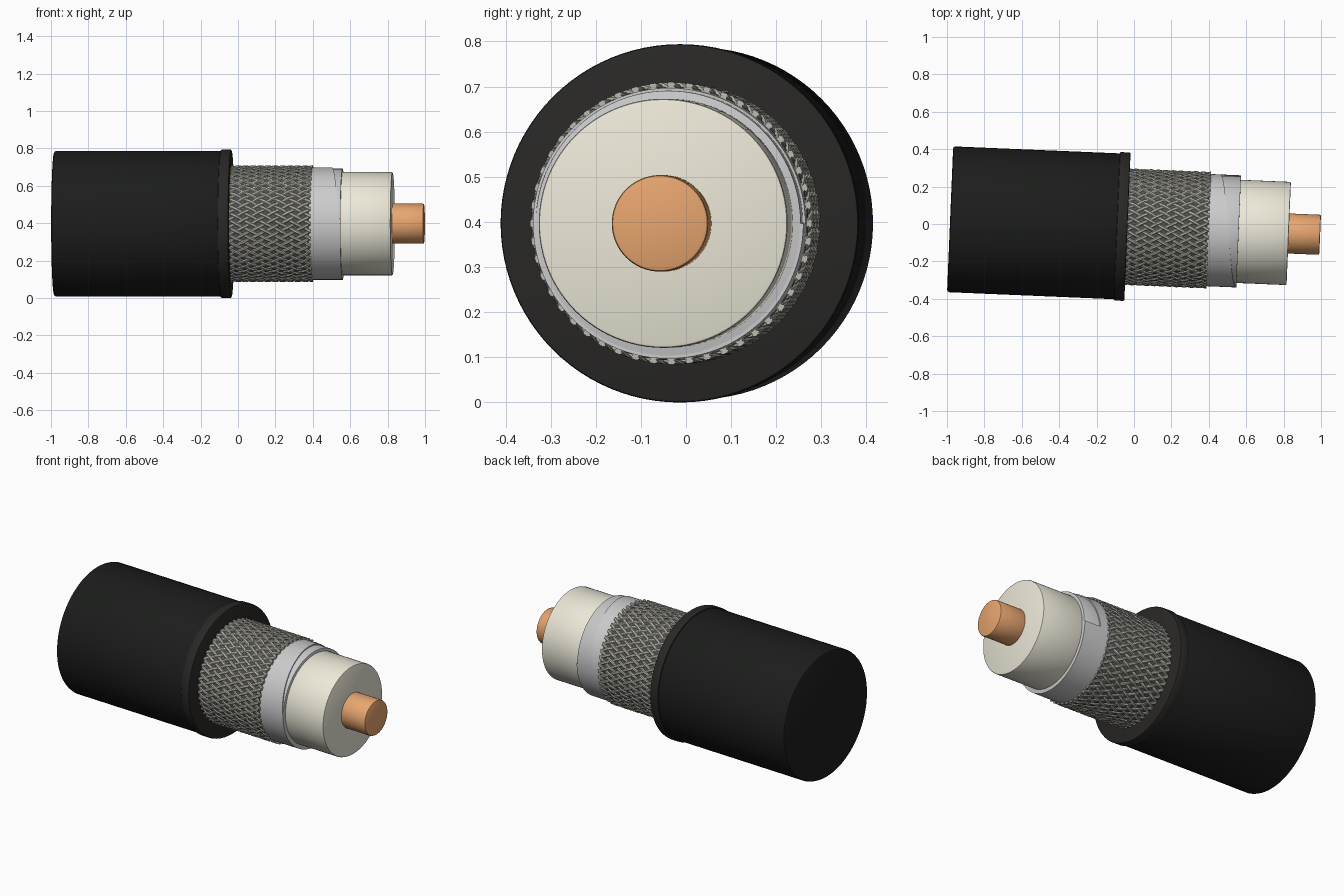
import bpy, bmesh, math
from mathutils import Matrix

if "Cube" in bpy.data.objects:
    bpy.data.objects.remove(bpy.data.objects["Cube"])

SEG = 96
# Cable axis runs along local x, turned slightly about z
PLACE = Matrix.Translation((0, -0.016, 0.397)) @ Matrix.Rotation(-0.042, 4, 'Z')


def material(name, rgb):
    m = bpy.data.materials.new(name)
    m.diffuse_color = (*rgb, 1)
    m.use_nodes = True
    m.node_tree.nodes["Principled BSDF"].inputs["Base Color"].default_value = m.diffuse_color
    return m


BLACK = material("black_rubber", (0.011, 0.012, 0.011))
LIP = material("cut_rubber", (0.022, 0.021, 0.019))
METAL = material("braid_metal", (0.5, 0.49, 0.43))
DARK = material("braid_shadow", (0.09, 0.09, 0.08))
FOIL = material("foil", (0.72, 0.73, 0.72))
CREAM = material("insulation", (0.84, 0.81, 0.69))
COPPER = material("copper", (0.8, 0.38, 0.16))


def finish(name, bm, mat):
    bmesh.ops.recalc_face_normals(bm, faces=bm.faces)
    me = bpy.data.meshes.new(name)
    bm.to_mesh(me)
    bm.free()
    me.materials.append(mat)
    ob = bpy.data.objects.new(name, me)
    bpy.context.collection.objects.link(ob)
    ob.matrix_world = PLACE
    bpy.ops.object.select_all(action='DESELECT')
    ob.select_set(True)
    bpy.context.view_layer.objects.active = ob
    bpy.ops.object.shade_smooth_by_angle(angle=math.radians(35))
    return ob


def lathe(name, profile, mat):
    """Revolve (x, radius) points about the x axis and cap both ends."""
    bm = bmesh.new()
    rings = [[bm.verts.new((x, r * math.cos(2 * math.pi * i / SEG), r * math.sin(2 * math.pi * i / SEG)))
              for i in range(SEG)] for x, r in profile]
    for a, b in zip(rings, rings[1:]):
        for i in range(SEG):
            j = (i + 1) % SEG
            bm.faces.new((a[i], a[j], b[j], b[i]))
    bm.faces.new(rings[0])
    bm.faces.new(rings[-1])
    return finish(name, bm, mat)


def rod(name, x0, x1, r, c, mat):
    return lathe(name, [(x0, r - c), (x0 + 0.3 * c, r - 0.3 * c), (x0 + c, r),
                        (x1 - c, r), (x1 - 0.3 * c, r - 0.3 * c), (x1, r - c)], mat)


# Concentric layers
rod("outer_jacket", -0.984, -0.06, 0.390, 0.012, BLACK)
rod("jacket_lip", -0.092, -0.035, 0.397, 0.006, LIP)
rod("braid_base", -0.06, 0.393, 0.303, 0.001, DARK)
rod("foil_sleeve", 0.3, 0.56, 0.294, 0.001, FOIL)
rod("insulation_core", 0.5, 0.828, 0.276, 0.006, CREAM)
rod("conductor", 0.78, 0.996, 0.107, 0.007, COPPER)

# Overlapping foil wrap with a helical leading edge
bm = bmesh.new()
cols = []
for i in range(SEG + 1):
    a = 2 * math.pi * i / SEG
    edge = min(0.45 + 0.11 * a / math.pi, 0.56)
    cols.append([bm.verts.new((x, r * math.cos(a), r * math.sin(a)))
                 for x, r in ((0.36, 0.3), (edge, 0.3), (edge, 0.292))])
for a, b in zip(cols, cols[1:]):
    for k in range(2):
        bm.faces.new((a[k], a[k + 1], b[k + 1], b[k]))
finish("foil_wrap", bm, FOIL)

# Woven braid: two sets of opposing helical wires that pass over and under
N, TWIST, X0, X1, STEPS, SIDES = 48, 1.64, -0.05, 0.4, 44, 6
bm = bmesh.new()
for d in (1, -1):
    for w in range(N):
        prev = None
        for s in range(STEPS + 1):
            x = X0 + (X1 - X0) * s / STEPS
            ang = 2 * math.pi * w / N + d * TWIST * x
            rad = 0.304 + d * 0.004 * math.cos(N * TWIST * x)
            ring = []
            for k in range(SIDES):
                t = 2 * math.pi * k / SIDES
                r = rad + 0.0055 * math.sin(t)
                a = ang + 0.010 * math.cos(t) / rad
                ring.append(bm.verts.new((x, r * math.cos(a), r * math.sin(a))))
            if prev:
                for k in range(SIDES):
                    j = (k + 1) % SIDES
                    bm.faces.new((prev[k], prev[j], ring[j], ring[k]))
            else:
                bm.faces.new(ring)
            prev = ring
        bm.faces.new(prev)
finish("braid_wires", bm, METAL)
